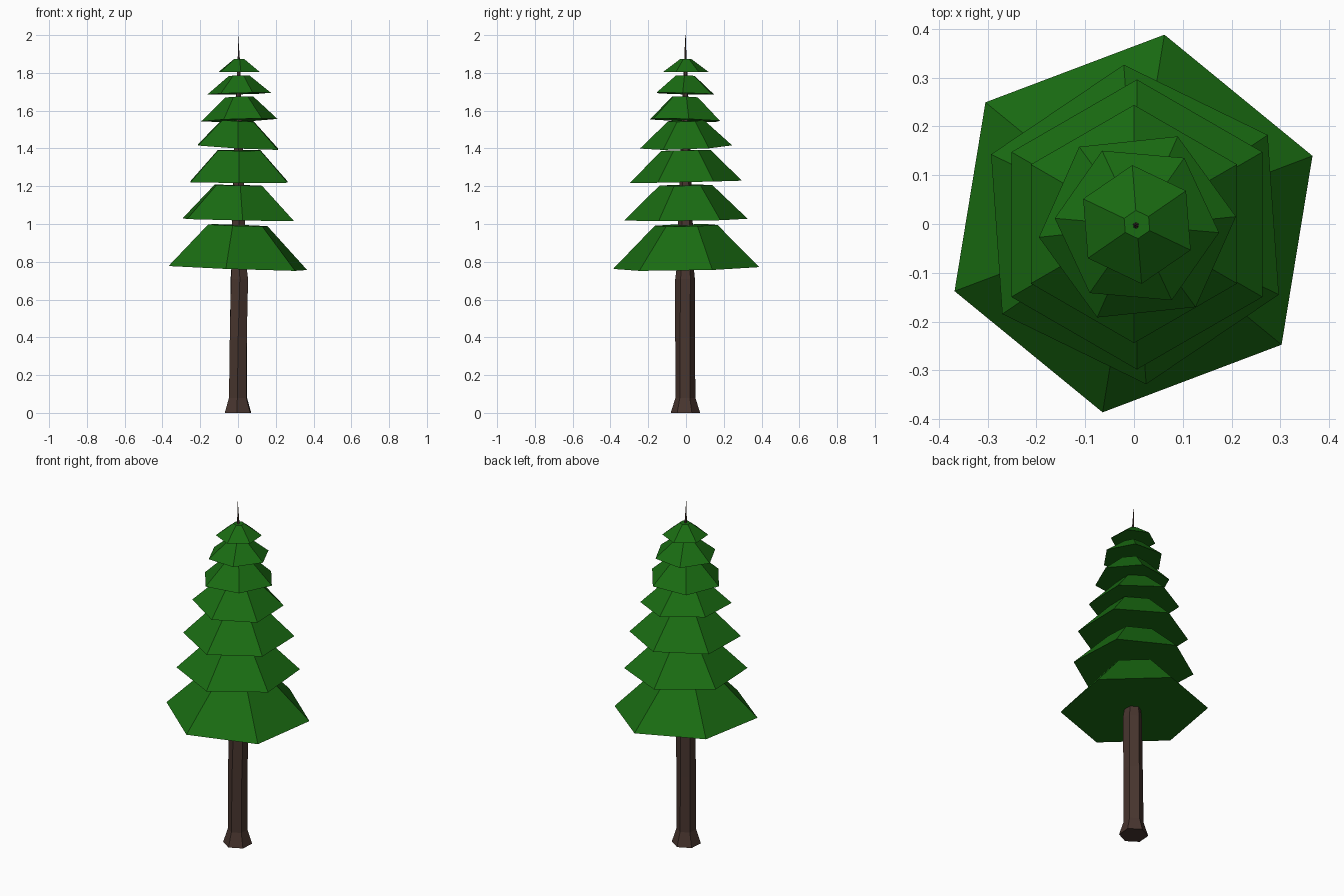
import bpy, bmesh
from math import cos, sin, radians


def material(name, rgb):
    m = bpy.data.materials.new(name)
    m.diffuse_color = (*rgb, 1)
    return m


green = material("needles", (0.010, 0.15, 0.006))
brown = material("bark", (0.065, 0.036, 0.028))


def loft(name, rings, mat, slope=(0, 0)):
    """Six-sided closed loft; ring = (z, radius, centre x, centre y, angle)."""
    bm = bmesh.new()
    loops = []
    for z, r, cx, cy, ang in rings:
        loop = []
        for k in range(6):
            a = radians(ang + 60 * k)
            x, y = r * cos(a), r * sin(a)
            loop.append(bm.verts.new((cx + x, cy + y, z + slope[0] * x + slope[1] * y)))
        loops.append(loop)
    for lo, hi in zip(loops, loops[1:]):
        for k in range(6):
            j = (k + 1) % 6
            bm.faces.new((lo[k], lo[j], hi[j], hi[k]))
    bm.faces.new(loops[0][::-1])
    bm.faces.new(loops[-1])
    me = bpy.data.meshes.new(name)
    bm.to_mesh(me)
    bm.free()
    me.materials.append(mat)
    ob = bpy.data.objects.new(name, me)
    bpy.context.collection.objects.link(ob)


# Trunk: flared foot, slight bend, long taper to the spire
loft("trunk", [
    (0.00, 0.078, 0.000, -0.003, 26),
    (0.08, 0.053, 0.000, -0.003, 26),
    (0.40, 0.052, 0.002, -0.005, 29),
    (0.71, 0.052, 0.007, -0.005, 33),
    (0.78, 0.044, 0.005, -0.004, 33),
    (1.00, 0.039, 0.002, -0.003, 33),
    (1.40, 0.026, 0.002, -0.003, 33),
    (1.80, 0.010, 0.004, -0.003, 33),
    (1.88, 0.006, 0.004, -0.003, 33),
    (2.00, 0.001, 0.000, -0.003, 33),
], brown)

# Foliage tiers: z low, z high, radius low, radius high, centre x, centre y, angle, tilt
tiers = [
    (0.767, 0.993, 0.392, 0.168, -0.001, 0.001, 20.7, (-0.035, 0.018)),
    (1.023, 1.205, 0.328, 0.140, 0.002, -0.001, 34.0, (-0.020, 0.013)),
    (1.223, 1.390, 0.297, 0.130, 0.006, -0.001, 30.0, (-0.005, 0.022)),
    (1.408, 1.547, 0.244, 0.095, 0.000, 0.000, 30.0, (-0.055, 0.035)),
    (1.550, 1.672, 0.203, 0.075, 0.007, -0.006, 6.0, (0.035, -0.035)),
    (1.690, 1.785, 0.169, 0.055, 0.006, -0.003, -5.0, (0.025, -0.025)),
    (1.804, 1.874, 0.122, 0.029, 0.006, -0.001, 34.5, (0, 0)),
]
for i, (z0, z1, r0, r1, cx, cy, ang, tilt) in enumerate(tiers, 1):
    loft(f"foliage_tier_{i}", [(z0, r0, cx, cy, ang), (z1, r1, cx, cy, ang)], green, tilt)
